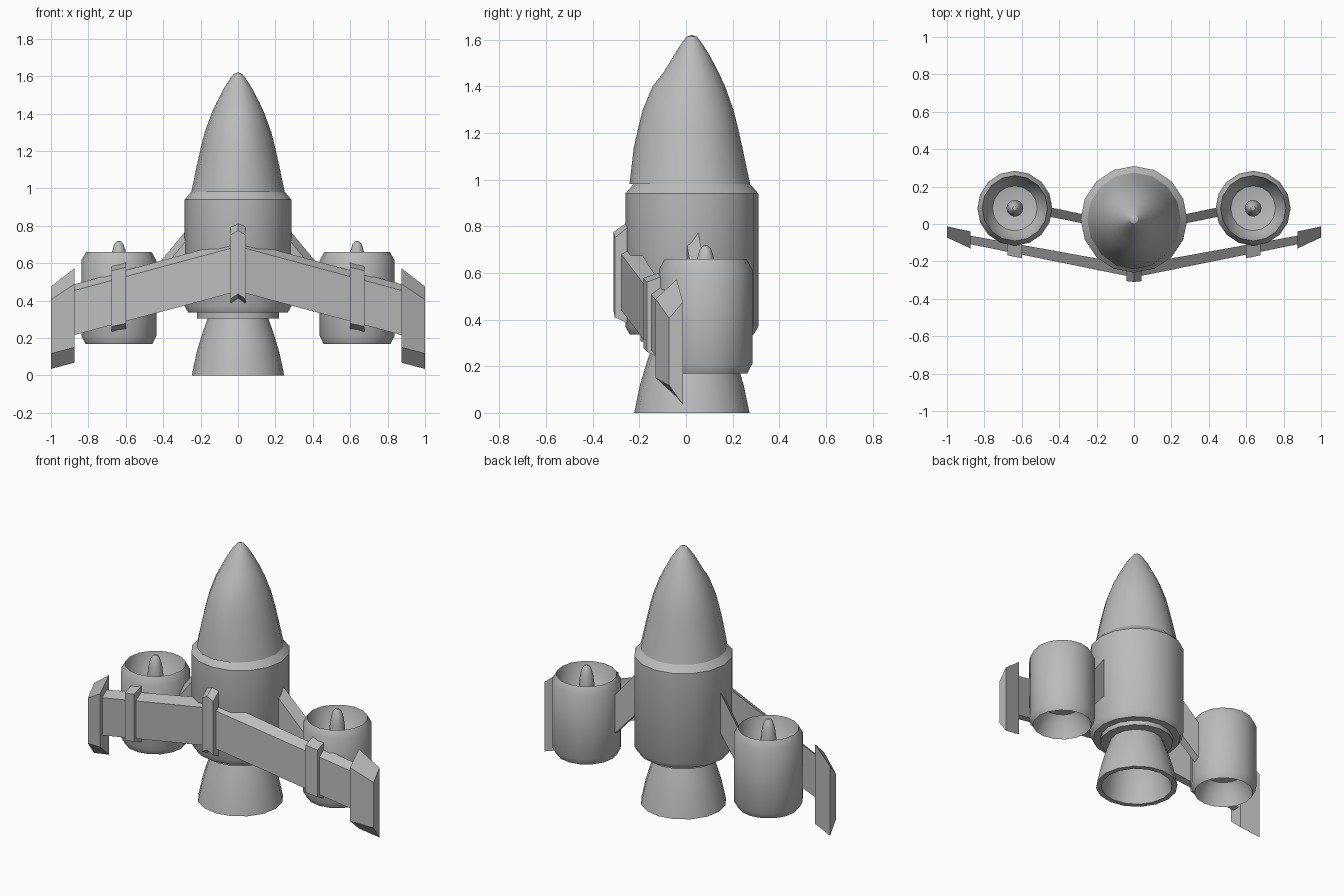
import bpy, bmesh, math
from mathutils import Vector

cube = bpy.data.objects.get("Cube")
if cube:
    bpy.data.objects.remove(cube, do_unlink=True)

GREY = (0.5, 0.5, 0.5, 1)
hull_grey = bpy.data.materials.new("hull grey")
hull_grey.use_nodes = True
hull_grey.diffuse_color = GREY
hull_grey.node_tree.nodes["Principled BSDF"].inputs["Base Color"].default_value = GREY


def finish(name, bm, smooth=False, mirror=False):
    bmesh.ops.recalc_face_normals(bm, faces=bm.faces)
    mesh = bpy.data.meshes.new(name)
    bm.to_mesh(mesh)
    bm.free()
    mesh.materials.append(hull_grey)
    obj = bpy.data.objects.new(name, mesh)
    bpy.context.collection.objects.link(obj)
    if mirror:
        mod = obj.modifiers.new("mirror", "MIRROR")
        mod.use_mirror_merge = False
    if smooth:
        bpy.ops.object.select_all(action="DESELECT")
        obj.select_set(True)
        bpy.context.view_layer.objects.active = obj
        bpy.ops.object.shade_smooth_by_angle(angle=math.radians(32))
    return obj


def lathe(name, profile, x, y, sides=16, mirror=False, shape=None):
    """Turn (radius, height) points around a vertical axis."""
    bm = bmesh.new()
    rings = []
    for r, z in profile:
        if r == 0:
            rings.append([bm.verts.new((x, y, z))] * sides)
            continue
        ring = []
        for i in range(sides):
            a = 2 * math.pi * i / sides
            p = Vector((x + r * math.cos(a), y + r * math.sin(a), z))
            if shape:
                p.y -= shape(a, z)
            ring.append(bm.verts.new(p))
        rings.append(ring)
    for lo, hi in zip(rings, rings[1:]):
        for i in range(sides):
            j = (i + 1) % sides
            corners = list(dict.fromkeys((lo[i], lo[j], hi[j], hi[i])))
            bm.faces.new(corners)
    return finish(name, bm, True, mirror)


def plate(name, sections, mirror=False):
    """Loft sections: x, front y, back y, front low/high z, back low/high z."""
    bm = bmesh.new()
    loops = []
    for x, yf, yb, fl, fh, bl, bh in sections:
        pts = ((yf, fl), (yf, fh), (yb, bh), (yb, bl))
        loops.append([bm.verts.new((x, y, z)) for y, z in pts])
    for a, b in zip(loops, loops[1:]):
        for i in range(4):
            j = (i + 1) % 4
            bm.faces.new((a[i], a[j], b[j], b[i]))
    bm.faces.new(loops[0])
    bm.faces.new(loops[-1])
    return finish(name, bm, False, mirror)


BODY_Y = 0.025
POD_X, POD_Y = 0.637, 0.084


def canopy_bulge(angle, z):
    """Slight swelling on the front of the nose."""
    if not 0.96 < z < 1.47:
        return 0
    height = min(1, (z - 0.9) / 0.15, (1.48 - z) / 0.1)
    return 0.032 * height * max(0, -math.sin(angle)) ** 2


# Main hull, pointed nose and tail collar
lathe("fuselage", [
    (0, 0.305), (0.22, 0.305), (0.22, 0.335), (0.265, 0.335), (0.285, 0.37),
    (0.285, 0.94), (0.25, 0.98)], 0, BODY_Y)
lathe("nose_cone", [
    (0.25, 0.98), (0.217, 1.135), (0.198, 1.22), (0.178, 1.3), (0.142, 1.4),
    (0.114, 1.46), (0.075, 1.535), (0.043, 1.585), (0.022, 1.612), (0, 1.62)],
    0, BODY_Y, shape=canopy_bulge)

# Hollow main exhaust
lathe("main_nozzle", [
    (0.16, 0.31), (0.192, 0.22), (0.222, 0.12), (0.247, 0), (0.215, 0),
    (0.19, 0.12), (0.16, 0.22), (0.12, 0.28), (0, 0.29)], 0, BODY_Y)

# Side engine pods with open intake and exhaust
lathe("engine_pod", [
    (0, 0.32), (0.11, 0.3), (0.15, 0.25), (0.178, 0.168), (0.2, 0.21),
    (0.2, 0.615), (0.175, 0.66), (0.16, 0.58), (0.12, 0.515), (0, 0.49)],
    POD_X, POD_Y, mirror=True)
lathe("intake_spike", [
    (0.045, 0.495), (0.045, 0.6), (0.037, 0.66), (0.025, 0.7),
    (0.012, 0.716), (0, 0.72)], POD_X, POD_Y, sides=12, mirror=True)

# Swept front wing and its end plates
plate("wing", [
    (0, -0.285, -0.22, 0.45, 0.69, 0.45, 0.725),
    (0.89, -0.105, -0.06, 0.212, 0.45, 0.212, 0.483)], mirror=True)
plate("wing_tip", [
    (0.875, -0.13, -0.04, 0.15, 0.488, 0.068, 0.572),
    (1.0, -0.072, -0.013, 0.117, 0.405, 0.035, 0.475)], mirror=True)

# Brackets tying the wing to the hull and the pods
side = (0.04, -0.305, -0.22, 0.41, 0.75, 0.37, 0.82)
plate("centre_bracket", [
    (-side[0],) + side[1:],
    (0, -0.31, -0.22, 0.435, 0.775, 0.395, 0.84),
    side])
plate("pod_bracket", [
    (0.6, -0.183, -0.095, 0.278, 0.578, 0.243, 0.607),
    (0.675, -0.168, -0.095, 0.262, 0.56, 0.227, 0.588)], mirror=True)

# Swept pylons between the hull and the pods
plate("pylon", [
    (0.24, -0.003, 0.045, 0.56, 0.765, 0.56, 0.82),
    (0.48, 0.045, 0.095, 0.29, 0.475, 0.29, 0.53)], mirror=True)
